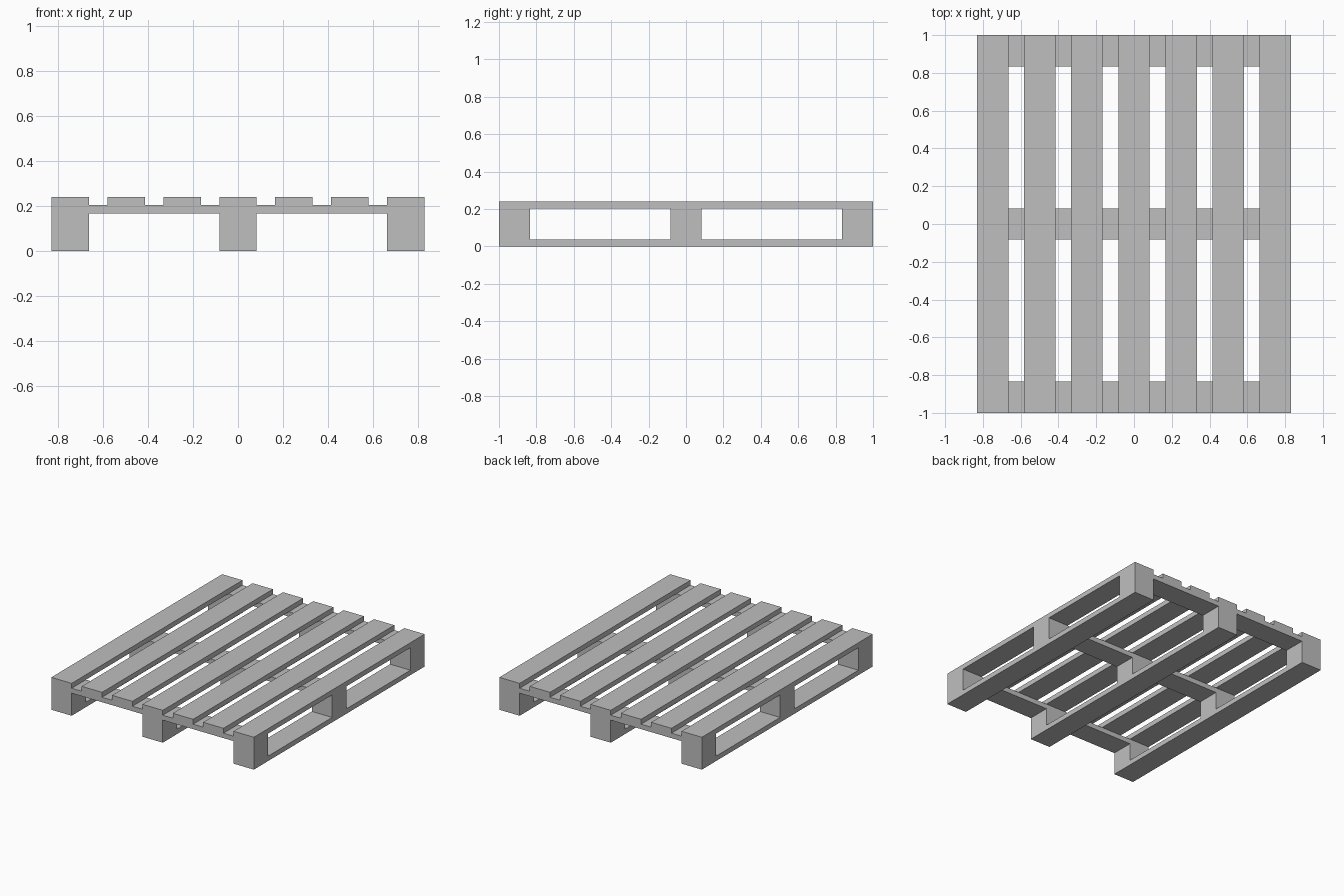
import bpy

if "Cube" in bpy.data.objects:
    bpy.data.objects.remove(bpy.data.objects["Cube"])

# Single flat wood-grey colour
mat = bpy.data.materials.new("plain_grey")
mat.diffuse_color = (0.52, 0.52, 0.52, 1)
mat.use_nodes = True
mat.node_tree.nodes["Principled BSDF"].inputs["Base Color"].default_value = mat.diffuse_color

W = 1 / 6            # board and block width
T = 0.0365           # board thickness
H = 0.24             # total height
HALF_X, HALF_Y = 0.83, 1.0


def board(name, x, y, z0, z1, sx, sy):
    bpy.ops.mesh.primitive_cube_add(size=1, location=(x, y, (z0 + z1) / 2))
    ob = bpy.context.object
    ob.name = name
    ob.scale = (sx, sy, z1 - z0)
    bpy.ops.object.transform_apply(location=False, rotation=False, scale=True)
    ob.data.materials.append(mat)


block_x = (-HALF_X + W / 2, 0, HALF_X - W / 2)
block_y = (-HALF_Y + W / 2, 0, HALF_Y - W / 2)

# Seven long deck boards
for i in range(7):
    x = (i - 3) / 3 * block_x[2]
    board(f"deck_board_{i + 1}", x, 0, H - T, H, W, 2 * HALF_Y)

# Three cross boards under the deck
for i, y in enumerate(block_y):
    board(f"cross_board_{i + 1}", 0, y, H - 2 * T, H - T, 2 * HALF_X, W)

# Three bottom runners, each carrying three spacer blocks
for i, x in enumerate(block_x):
    board(f"bottom_runner_{i + 1}", x, 0, 0, T, W, 2 * HALF_Y)
    for j, y in enumerate(block_y):
        board(f"spacer_block_{i + 1}_{j + 1}", x, y, T, H - 2 * T, W, W)
